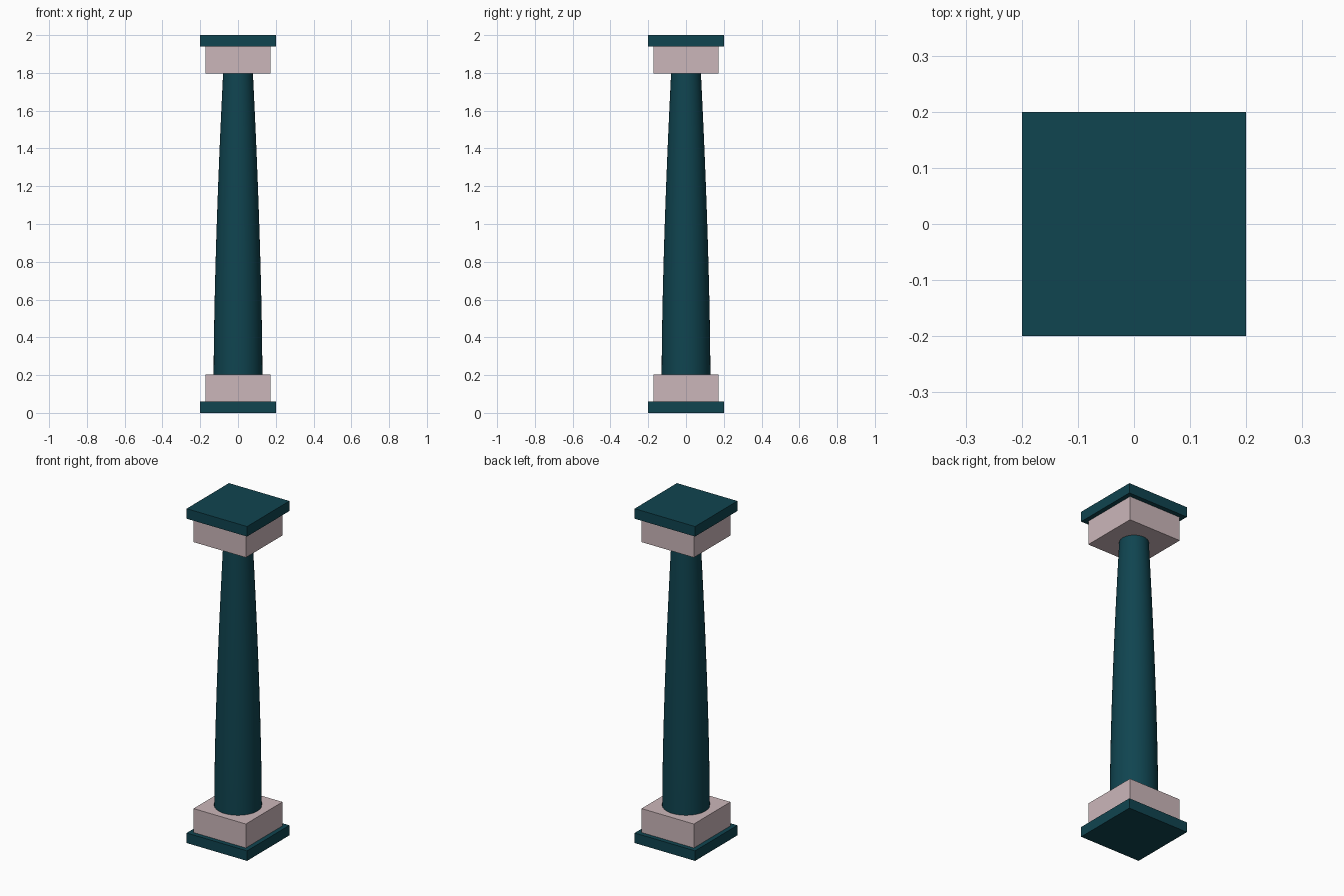
import bpy
import bmesh
import math

cube = bpy.data.objects.get("Cube")
if cube:
    bpy.data.objects.remove(cube, do_unlink=True)


def make_material(name, color):
    mat = bpy.data.materials.new(name)
    mat.use_nodes = True
    mat.diffuse_color = color
    mat.node_tree.nodes["Principled BSDF"].inputs["Base Color"].default_value = color
    return mat


teal = make_material("dark_teal", (0.005, 0.058, 0.08, 1))
stone = make_material("pale_pink_stone", (0.6, 0.47, 0.49, 1))


def add_object(name, bm, mat):
    bmesh.ops.recalc_face_normals(bm, faces=bm.faces)
    mesh = bpy.data.meshes.new(name)
    bm.to_mesh(mesh)
    bm.free()
    mesh.materials.append(mat)
    obj = bpy.data.objects.new(name, mesh)
    bpy.context.collection.objects.link(obj)
    return obj


def slab(name, half, low, high, mat):
    bm = bmesh.new()
    bmesh.ops.create_cube(bm, size=1)
    bmesh.ops.scale(bm, vec=(2 * half, 2 * half, high - low), verts=bm.verts)
    bmesh.ops.translate(bm, vec=(0, 0, (low + high) / 2), verts=bm.verts)
    return add_object(name, bm, mat)


# Square plinths and blocks, mirrored top and bottom
HEIGHT, PLATE, BLOCK = 2.0, 0.06, 0.203
slab("base_plinth", 0.2, 0, PLATE, teal)
slab("base_block", 0.173, PLATE, BLOCK, stone)
slab("capital_block", 0.173, HEIGHT - BLOCK, HEIGHT - PLATE, stone)
slab("top_slab", 0.2, HEIGHT - PLATE, HEIGHT, teal)

# Round shaft with a gently swelling taper
SIDES, STEPS = 48, 16
bm = bmesh.new()
rings = []
for i in range(STEPS + 1):
    t = i / STEPS
    r = 0.129 - 0.05 * t ** 1.6
    z = BLOCK + t * (HEIGHT - 2 * BLOCK)
    angles = [math.tau * s / SIDES for s in range(SIDES)]
    rings.append([bm.verts.new((r * math.cos(a), r * math.sin(a), z)) for a in angles])
for low, high in zip(rings, rings[1:]):
    for s in range(SIDES):
        n = (s + 1) % SIDES
        bm.faces.new((low[s], low[n], high[n], high[s]))
bm.faces.new(rings[0])
bm.faces.new(rings[-1])
shaft = add_object("shaft", bm, teal)

bpy.ops.object.select_all(action='DESELECT')
shaft.select_set(True)
bpy.context.view_layer.objects.active = shaft
bpy.ops.object.shade_smooth_by_angle(angle=math.radians(30))
